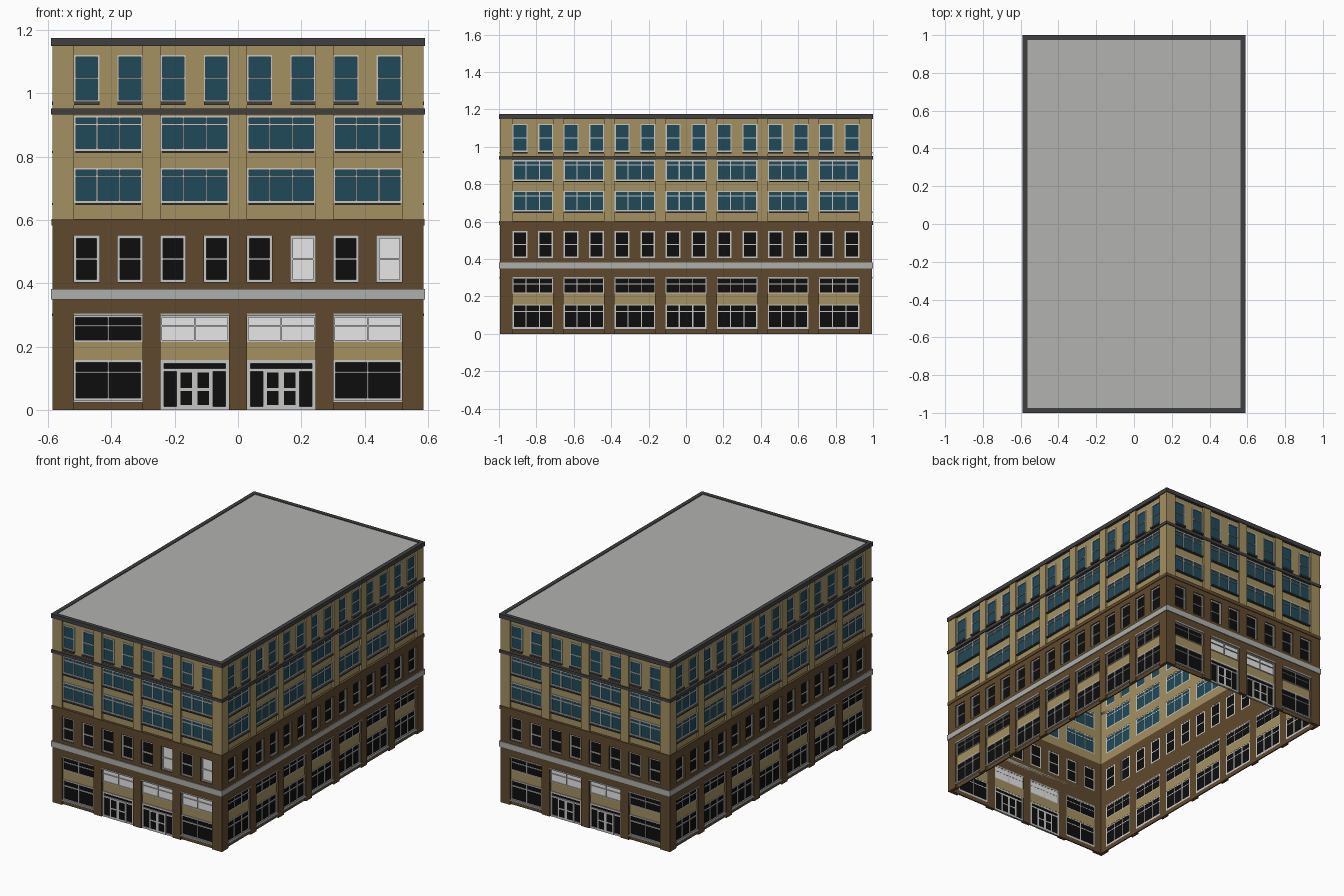
import bpy, bmesh, math
from mathutils import Matrix

if "Cube" in bpy.data.objects:
    bpy.data.objects.remove(bpy.data.objects["Cube"])

HX, HY = 0.585, 0.995          # wall half extents
BAY, HB = 0.273, 0.1085        # bay spacing, half width of a bay opening
BACK = -0.02                   # inner side of the thin walls
REC = -0.012                   # recessed bay plane


def srgb(r, g, b):
    lin = [(c / 12.92 if c <= 0.04045 else ((c + 0.055) / 1.055) ** 2.4)
           for c in (r / 255, g / 255, b / 255)]
    return (*lin, 1.0)


COLOURS = {
    "tan_brick": srgb(164, 145, 97), "brown_brick": srgb(95, 73, 45),
    "teal_glass": srgb(32, 74, 90), "black_glass": srgb(13, 13, 13),
    "lit_glass": srgb(254, 254, 254), "pale_frame": srgb(198, 198, 196),
    "stone_grey": srgb(174, 176, 172), "charcoal_trim": srgb(64, 64, 64),
    "roof_grey": srgb(178, 178, 176),
}
MATS = {}
for name, col in COLOURS.items():
    MATS[name] = bpy.data.materials.new(name)
    MATS[name].diffuse_color = col

parts = {}                     # part name -> (bmesh, material name)


class Facade:
    """Local frame: u runs to the right, z up, d outwards from the wall plane."""

    def __init__(self, turn, half_u, half_d, bays, doors, lit_bays, lit_windows):
        self.rot = Matrix.Rotation(turn * math.pi / 2, 4, 'Z')
        self.half_u, self.half_d, self.bays = half_u, half_d, bays
        self.doors, self.lit_bays, self.lit_windows = doors, lit_bays, lit_windows

    def box(self, part, mat, u0, u1, z0, z1, d0, d1):
        bm, _ = parts.setdefault(part, (bmesh.new(), mat))
        m = (self.rot
             @ Matrix.Translation(((u0 + u1) / 2, -self.half_d - (d0 + d1) / 2, (z0 + z1) / 2))
             @ Matrix.Diagonal((u1 - u0, d1 - d0, z1 - z0, 1)))
        bmesh.ops.create_cube(bm, size=1, matrix=m)

    def band(self, part, mat, z0, z1, out, inner=BACK):
        w = self.half_u + out
        self.box(part, mat, -w, w, z0, z1, inner, out)

    def window(self, part, glass, u0, u1, z0, z1, cols=(), rows=(), f=0.007):
        """Glass pane, border frame and bars at the given fractions."""
        self.box(part + "_" + glass, glass, u0, u1, z0, z1, -0.018, -0.014)

        def bar(a, b, c, d):
            self.box(part + "_frames", "pale_frame", a, b, c, d, -0.019, -0.008)
        bar(u0, u0 + f, z0, z1)
        bar(u1 - f, u1, z0, z1)
        bar(u0 + f, u1 - f, z0, z0 + f)
        bar(u0 + f, u1 - f, z1 - f, z1)
        for t in cols:
            u = u0 + t * (u1 - u0)
            bar(u - f / 2.4, u + f / 2.4, z0 + f, z1 - f)
        for t in rows:
            z = z0 + t * (z1 - z0)
            bar(u0 + f, u1 - f, z - f / 2.4, z + f / 2.4)

    def door(self, c):
        """Double door with sidelights and a transom."""
        self.window("entrance", "black_glass", c - HB, c + HB, 0, 0.157, (), (0.8,), 0.011)
        self.box("door_leaves", "pale_frame", c - 0.057, c + 0.057, 0, 0.128, -0.019, -0.006)
        for s in (-1, 1):
            u = c + s * 0.027
            for z0, z1 in ((0.015, 0.06), (0.07, 0.118)):
                self.box("door_panes", "black_glass", u - 0.018, u + 0.018, z0, z1, -0.021, -0.004)

    def bay(self, i):
        c = (i - (self.bays - 1) / 2) * BAY
        l, r = c - HB, c + HB
        thirds, ends = (1 / 3, 2 / 3), self.bays == 4
        # recessed infill between the windows
        for z0, z1 in ((0.603, 0.654), (0.764, 0.818), (0.928, 0.973), (1.121, 1.149)):
            self.box("upper_spandrels", "tan_brick", l, r, z0, z1, BACK, REC)
        self.box("upper_mid_piers", "tan_brick", c - 0.0285, c + 0.0285, 0.973, 1.121, BACK, REC)
        self.box("ground_spandrels", "tan_brick", l, r, 0.157, 0.215, BACK, REC)
        self.box("middle_piers", "brown_brick", c - 0.0285, c + 0.0285, 0.404, 0.55, BACK, 0)
        # ground floor shopfront or entrance
        if i in self.doors:
            self.door(c)
        else:
            self.box("shop_plinths", "brown_brick", l, r, 0, 0.025, BACK, REC)
            self.window("shop_window", "black_glass", l, r, 0.03, 0.157,
                        (0.5,) if ends else thirds, (0.7,))
            self.box("shop_sills", "pale_frame", l, r, 0.023, 0.031, BACK, 0.0)
        self.window("clerestory", "lit_glass" if i in self.lit_bays else "black_glass",
                    l, r, 0.215, 0.297, (0.5,) if ends else thirds, (0.62,), 0.005)
        self.box("clerestory_lintels", "stone_grey", l, r, 0.296, 0.304, BACK, 0.002)
        # wide windows on the fourth and fifth rows
        for z0, z1 in ((0.654, 0.764), (0.818, 0.928)):
            self.window("wide_window", "teal_glass", l, r, z0, z1, thirds, (0.76,))
            self.box("wide_window_sills", "charcoal_trim", l + 0.005, r - 0.005, z0 - 0.007, z0, REC, 0.002)
        # paired sash windows
        for k, s in enumerate((-1, 1)):
            u = c + s * 0.0685
            lit = 2 * i + k in self.lit_windows
            self.window("middle_sash", "lit_glass" if lit else "black_glass",
                        u - 0.04, u + 0.04, 0.404, 0.55, (), (0.5,), 0.008)
            self.window("top_sash", "teal_glass", u - 0.04, u + 0.04, 0.973, 1.121, (), (0.5,), 0.006)
            self.box("top_sash_sills", "charcoal_trim", u - 0.04, u + 0.04, 0.963, 0.973, REC, 0.002)

    def build(self):
        for i in range(self.bays):
            self.bay(i)
        # pilasters between the bays and at the corners
        n = self.bays
        for j in range(n + 1):
            e = (j - n / 2) * BAY
            g = BAY / 2 - HB
            u0 = -self.half_u if j == 0 else e - g
            u1 = self.half_u if j == n else e + g
            self.box("ground_pilasters", "brown_brick", u0, u1, 0, 0.303, BACK, 0)
            self.box("middle_wall", "brown_brick", u0, u1, 0.404, 0.55, BACK, 0)
            self.box("upper_pilasters", "tan_brick", u0, u1, 0.603, 1.149, BACK, 0)
        # horizontal courses
        self.band("middle_wall", "brown_brick", 0.303, 0.404, 0)
        self.band("middle_wall", "brown_brick", 0.55, 0.582, 0)
        self.band("brown_string_course", "brown_brick", 0.582, 0.603, 0.004)
        self.band("stone_band", "stone_grey", 0.348, 0.382, 0.005)
        self.band("dark_string_course", "charcoal_trim", 0.932, 0.951, 0.005)
        self.band("cornice", "charcoal_trim", 1.149, 1.175, 0.005)


# four sides: front, right, back, left
Facade(0, HX, HY, 4, (1, 2), (1, 2, 3), (5, 7)).build()
Facade(1, HY, HX, 7, (), (), ()).build()
Facade(2, HX, HY, 4, (1, 2), (1, 2), ()).build()
Facade(3, HY, HX, 7, (), (), ()).build()

# roof slab inside the cornice
bm = bmesh.new()
bmesh.ops.create_cube(bm, size=1, matrix=Matrix.Translation((0, 0, 1.166))
                      @ Matrix.Diagonal((2 * HX - 0.03, 2 * HY - 0.03, 0.01, 1)))
parts["roof"] = (bm, "roof_grey")

for name, (bm, mat) in parts.items():
    me = bpy.data.meshes.new(name)
    bm.to_mesh(me)
    bm.free()
    me.materials.append(MATS[mat])
    bpy.context.collection.objects.link(bpy.data.objects.new(name, me))

for m in bpy.data.materials:
    if m.users and not m.is_grease_pencil:
        m.use_nodes = True
        m.node_tree.nodes["Principled BSDF"].inputs["Base Color"].default_value = m.diffuse_color
